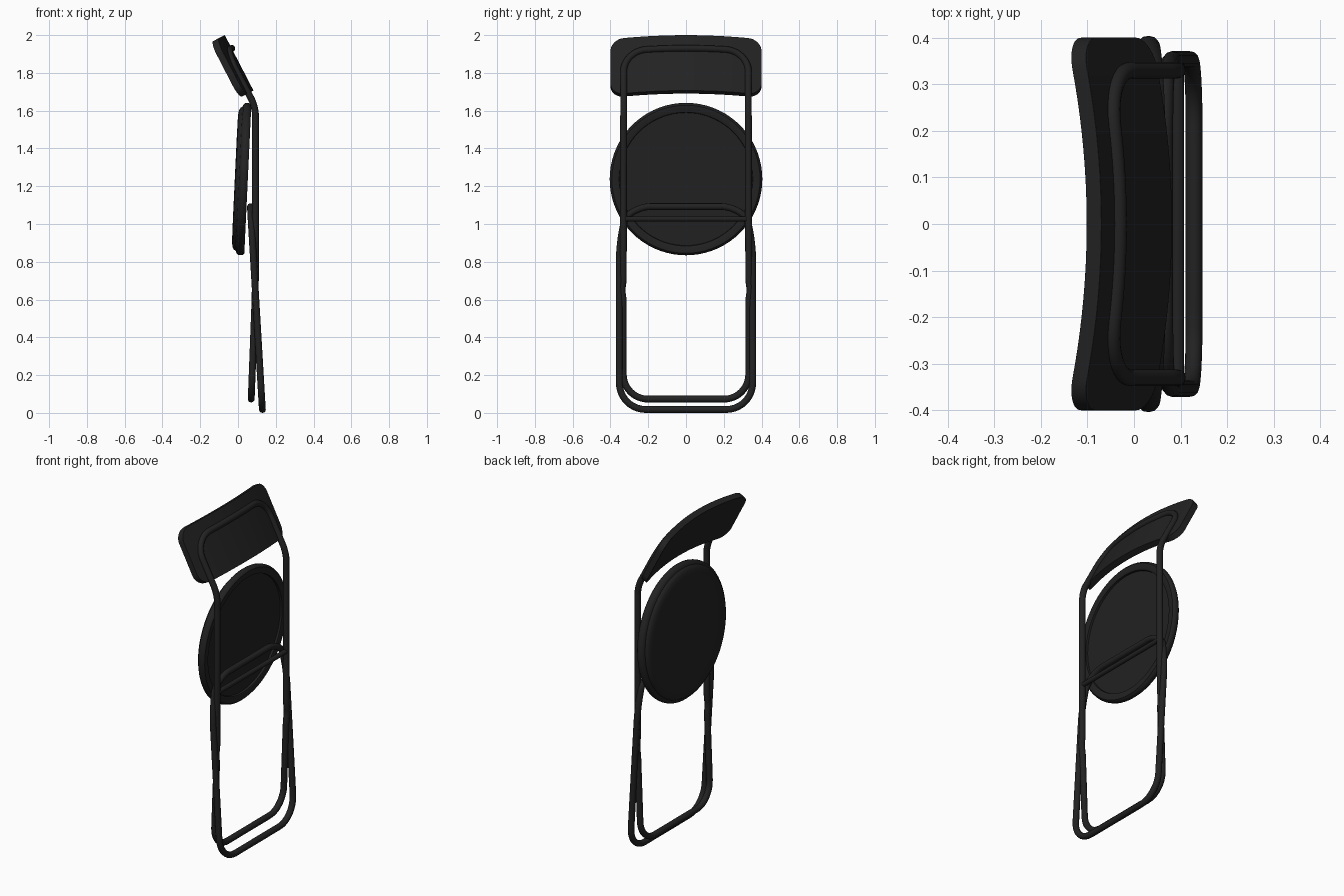
import bpy, bmesh, math
from mathutils import Vector, Matrix

if "Cube" in bpy.data.objects:
    bpy.data.objects.remove(bpy.data.objects["Cube"])

black = bpy.data.materials.new("soft black")
black.diffuse_color = (0.016, 0.016, 0.016, 1)
black.use_nodes = True
black.node_tree.nodes["Principled BSDF"].inputs["Base Color"].default_value = black.diffuse_color

NORMAL = Vector((-0.89, 0, -0.46))   # rear direction of the tilted backrest
UP = Vector((-0.46, 0, 0.89))


def finish(ob, angle=35):
    ob.data.materials.clear()
    ob.data.materials.append(black)
    bpy.ops.object.select_all(action='DESELECT')
    ob.select_set(True)
    bpy.context.view_layer.objects.active = ob
    bpy.ops.object.shade_smooth_by_angle(angle=math.radians(angle))


def rounded_loop(half):
    """Mirror a half path of (x, y, z, corner size) into a closed rounded loop."""
    full = half + [(x, -y, z, r) for x, y, z, r in reversed(half)]
    pts, n = [], len(full)
    for i in range(n):
        a, p, b = (Vector(full[(i + k) % n][:3]) for k in (-1, 0, 1))
        r = full[i][3]
        s, e = p + (a - p).normalized() * r, p + (b - p).normalized() * r
        c1, c2 = s.lerp(p, 0.55), e.lerp(p, 0.55)
        for k in range(11):
            t = k / 10
            pts.append(s * (1 - t)**3 + c1 * 3 * t * (1 - t)**2 + c2 * 3 * t * t * (1 - t) + e * t**3)
        # subdivide the straight run to the next corner
        nxt = Vector(full[(i + 1) % n][:3])
        stop = nxt + (p - nxt).normalized() * full[(i + 1) % n][3]
        pts += [e.lerp(stop, k / 10) for k in range(1, 10)]
    return pts


def tube(name, pts, radius, closed=True):
    cu = bpy.data.curves.new(name, 'CURVE')
    cu.dimensions = '3D'
    cu.bevel_depth = radius
    cu.bevel_resolution = 4
    cu.use_fill_caps = True
    sp = cu.splines.new('POLY')
    sp.points.add(len(pts) - 1)
    for q, p in zip(sp.points, pts):
        q.co = (*p, 1)
    sp.use_cyclic_u = closed
    ob = bpy.data.objects.new(name, cu)
    bpy.context.collection.objects.link(ob)
    bpy.ops.object.select_all(action='DESELECT')
    ob.select_set(True)
    bpy.context.view_layer.objects.active = ob
    bpy.ops.object.convert(target='MESH')
    finish(bpy.context.view_layer.objects.active)


# long frame: front legs running up into the backrest hoop
path = rounded_loop([
    (0.070, 0.332, 0.073, 0.13), (0.090, 0.332, 0.60, 0.02), (0.091, 0.340, 0.65, 0.02),
    (0.092, 0.332, 0.70, 0.02), (0.093, 0.330, 1.62, 0.05), (-0.063, 0.330, 1.914, 0.12)])
for p in path:
    if p.z > 1.66:
        p -= NORMAL * 0.034 * max(0, 1 - (p.y / 0.33)**2)
tube("long_frame", path, 0.018)

# short frame: rear legs closing in a hoop under the seat
tube("short_frame", rounded_loop([
    (0.129, 0.353, 0.018, 0.14), (0.078, 0.353, 0.88, 0.07),
    (0.069, 0.325, 1.03, 0.03), (0.066, 0.25, 1.092, 0.06)]), 0.018)

# cross bar between the long legs
tube("cross_bar", [Vector((0.093, -0.33, 1.027)), Vector((0.093, 0.33, 1.027))], 0.014, False)

# pivot pins where the two frames cross
for s, side in ((-1, "left"), (1, "right")):
    tube("pivot_pin_" + side, [Vector((0.091, s * 0.328, 0.65)), Vector((0.091, s * 0.36, 0.65))], 0.01, False)

# seat: lathed disc with a soft pad on one side and a recess on the other
profile = [(0, -0.047), (0.2, -0.047), (0.335, -0.046), (0.362, -0.042), (0.376, -0.034), (0.382, -0.024),
           (0.394, -0.020), (0.402, -0.010), (0.404, 0.002), (0.401, 0.014), (0.392, 0.022),
           (0.362, 0.022), (0.354, 0.018), (0.352, 0.006), (0, 0.006)]
bm = bmesh.new()
vs = [bm.verts.new((r, 0, t)) for r, t in profile]
es = [bm.edges.new(e) for e in zip(vs, vs[1:])]
bmesh.ops.spin(bm, geom=vs + es, axis=(0, 0, 1), cent=(0, 0, 0), angle=math.tau, steps=72, use_duplicate=False)
bmesh.ops.remove_doubles(bm, verts=bm.verts, dist=0.0005)
bmesh.ops.recalc_face_normals(bm, faces=bm.faces)
me = bpy.data.meshes.new("seat")
bm.to_mesh(me)
bm.free()
me.transform(Matrix.Translation((0.030, 0, 1.238)) @ Matrix.Rotation(math.radians(92.7), 4, 'Y'))
seat = bpy.data.objects.new("seat", me)
bpy.context.collection.objects.link(seat)
finish(seat)

# backrest: bowed panel with rounded corners
W, H, R, T = 0.40, 0.165, 0.07, 0.018
ys = [W - R + R * math.sin(math.radians(a)) for a in range(0, 91, 10)]
ys = [-y for y in reversed(ys)] + [(W - R) * k / 12 for k in range(-11, 12)] + ys
mid = Vector((-0.010, 0, 1.845))
bm = bmesh.new()
rings = []
for y in ys:
    d = max(0, abs(y) - (W - R))
    h = H - R + math.sqrt(max(0, R * R - d * d))
    bow = 0.05 * (y / W)**2
    rings.append([bm.verts.new(mid + UP * h * a + NORMAL * (bow + T * b) + Vector((0, y, 0)))
                  for a, b in ((-1, -1), (1, -1), (1, 1), (-1, 1))])
for r0, r1 in zip(rings, rings[1:]):
    for k in range(4):
        bm.faces.new((r0[k], r0[(k + 1) % 4], r1[(k + 1) % 4], r1[k]))
bm.faces.new(rings[0])
bm.faces.new(rings[-1])
bmesh.ops.recalc_face_normals(bm, faces=bm.faces)
me = bpy.data.meshes.new("backrest")
bm.to_mesh(me)
bm.free()
back = bpy.data.objects.new("backrest", me)
bpy.context.collection.objects.link(back)
finish(back)
bev = back.modifiers.new("soft edges", 'BEVEL')
bev.width, bev.segments, bev.limit_method = 0.010, 3, 'ANGLE'
bev.angle_limit = math.radians(50)
